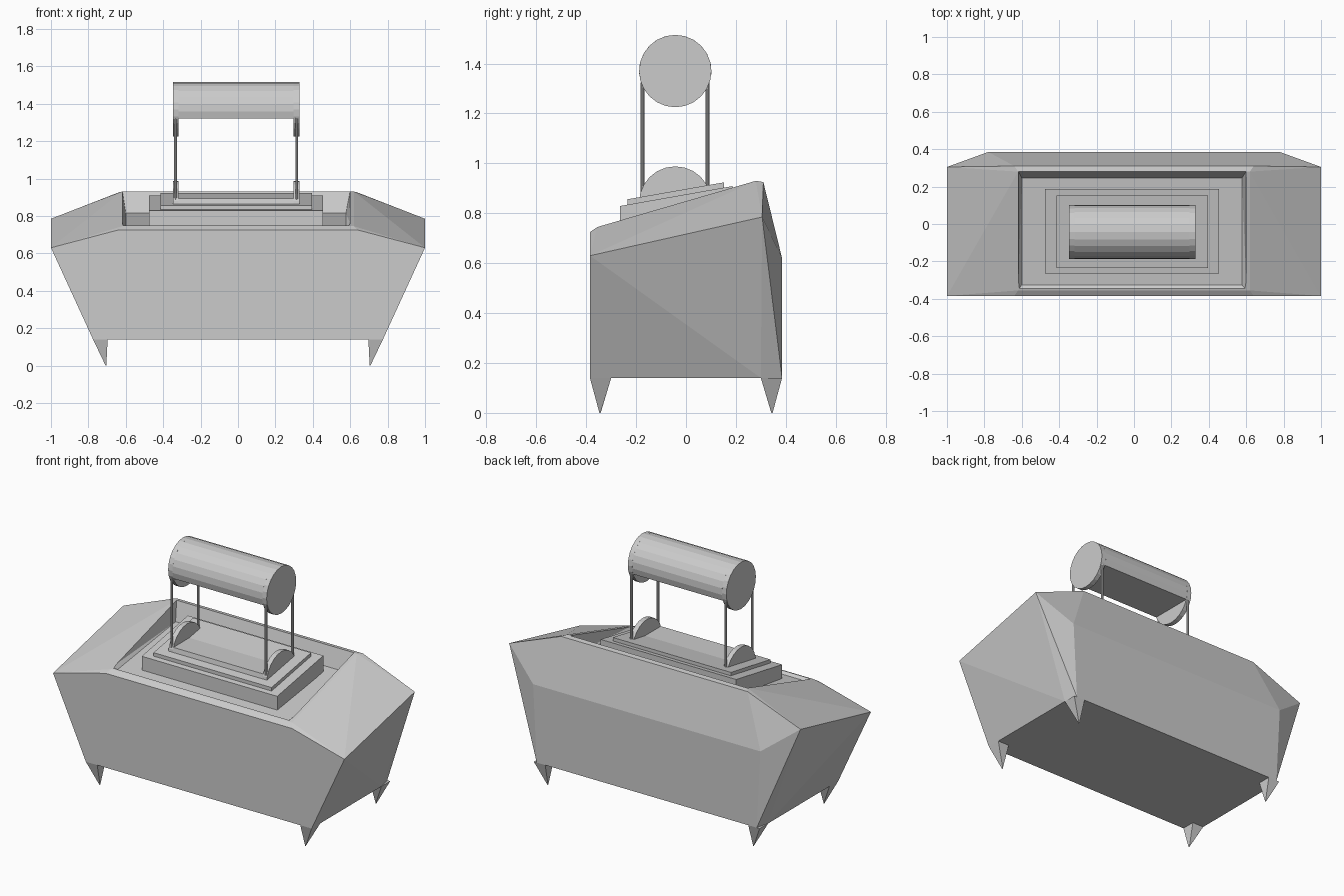
import bpy, bmesh, math
from mathutils import Matrix

if "Cube" in bpy.data.objects:
    bpy.data.objects.remove(bpy.data.objects["Cube"])

CX = -0.01   # x centre of the upper assembly
CY = -0.043  # y centre of the rollers


def finish(bm, name):
    bmesh.ops.recalc_face_normals(bm, faces=bm.faces[:])
    me = bpy.data.meshes.new(name)
    bm.to_mesh(me)
    bm.free()
    ob = bpy.data.objects.new(name, me)
    bpy.context.collection.objects.link(ob)
    return ob


def hull(name, pts):
    bm = bmesh.new()
    for p in pts:
        bm.verts.new(p)
    res = bmesh.ops.convex_hull(bm, input=bm.verts[:])
    junk = [v for v in set(res["geom_interior"] + res["geom_unused"])
            if isinstance(v, bmesh.types.BMVert)]
    bmesh.ops.delete(bm, geom=junk, context='VERTS')
    bmesh.ops.dissolve_limit(bm, angle_limit=0.01, verts=bm.verts[:], edges=bm.edges[:])
    return finish(bm, name)


def sloped_block(name, hx, y0, y1, base, front, back, inset=0, drop=0):
    """Box whose top (and base, by the same slope) rises to the back."""
    bm = bmesh.new()
    rise = back - front
    ring = [(CX - hx, y0, 0), (CX + hx, y0, 0), (CX + hx, y1, rise), (CX - hx, y1, rise)]
    lo = [bm.verts.new((x, y, base + r)) for x, y, r in ring]
    hi = [bm.verts.new((x, y, front + r)) for x, y, r in ring]
    bm.faces.new(lo[::-1])
    top = bm.faces.new(hi)
    for i in range(4):
        j = (i + 1) % 4
        bm.faces.new((lo[i], lo[j], hi[j], hi[i]))
    if inset:
        bmesh.ops.inset_individual(bm, faces=[top], thickness=inset, depth=-drop)
    return finish(bm, name)


def prism_x(bm, prof, x0, x1):
    a = [bm.verts.new((x0, y, z)) for y, z in prof]
    b = [bm.verts.new((x1, y, z)) for y, z in prof]
    bm.faces.new(a)
    bm.faces.new(b[::-1])
    for i in range(len(prof)):
        j = (i + 1) % len(prof)
        bm.faces.new((a[i], a[j], b[j], b[i]))


def roller(name, z, side):
    """Round end discs joined by a middle that is cut flat; side=+1 keeps the upper part."""
    r, n, hx, t, cut = 0.145, 24, 0.338, 0.03, 0.05
    bm = bmesh.new()
    disc = [(CY + r * math.cos(2 * math.pi * i / n), z + r * math.sin(2 * math.pi * i / n))
            for i in range(n)]
    prism_x(bm, disc, CX - hx, CX - hx + t)
    prism_x(bm, disc, CX + hx - t, CX + hx)
    a0 = -math.asin(cut / r)
    arc = [a0 + (math.pi - 2 * a0) * i / 14 for i in range(15)]
    if side < 0:   # lower roller: mirrored so the cut faces up
        arc = [-a for a in arc]
    mid = [(CY + r * math.cos(a), z + r * math.sin(a)) for a in arc]
    prism_x(bm, mid, CX - hx + t, CX + hx - t)
    return finish(bm, name)


# Faceted body with chamfered rear corners
half = [(.775, -.385, .14), (.775, .30, .14), (.755, .385, .14),
        (1, -.385, .63), (1, .305, .785), (.78, .385, .62),
        (.64, -.385, .725), (.62, -.355, .745), (.62, .28, .93), (.64, .31, .925)]
body = hull("body", [(s * x, y, z) for x, y, z in half for s in (1, -1)])

# Recess in the sloping deck
cutter = hull("recess_cutter", [
    (-.62, -.355, .755), (.602, -.355, .755), (.602, .285, .945), (-.62, .285, .945),
    (-.60, -.325, .735), (.577, -.325, .735), (.577, .245, .815), (-.60, .245, .815)])
cutter.hide_render = True
mod = body.modifiers.new("recess", 'BOOLEAN')
mod.operation = 'DIFFERENCE'
mod.solver = 'EXACT'
mod.object = cutter
bpy.context.view_layer.objects.active = body
bpy.ops.object.modifier_apply(modifier=mod.name)
bpy.data.objects.remove(cutter)

# Pointed feet
for sx in (-1, 1):
    for sy in (-1, 1):
        hull("foot", [(sx * x, sy * y, .14) for x in (.697, .775) for y in (.30, .385)]
             + [(sx * .708, sy * .347, 0), (sx * .704, sy * .347, 0), (sx * .706, sy * .342, 0)])

# Stepped plinth following the deck slope
sloped_block("plinth_lower", .465, -.265, .187, .73, .829, .909)
sloped_block("plinth_upper", .405, -.235, .153, .82, .856, .924, .045, .012)

# Rollers
roller("lower_roller", .843, -1)
roller("upper_roller", 1.37, 1)

# Thin posts
for sx in (-1, 1):
    for y in (-.174, .086):
        bm = bmesh.new()
        bmesh.ops.create_cone(bm, cap_ends=True, segments=10, radius1=.0075, radius2=.0075,
                              depth=.47, matrix=Matrix.Translation((CX + sx * .324, y, 1.09)))
        finish(bm, "post")
